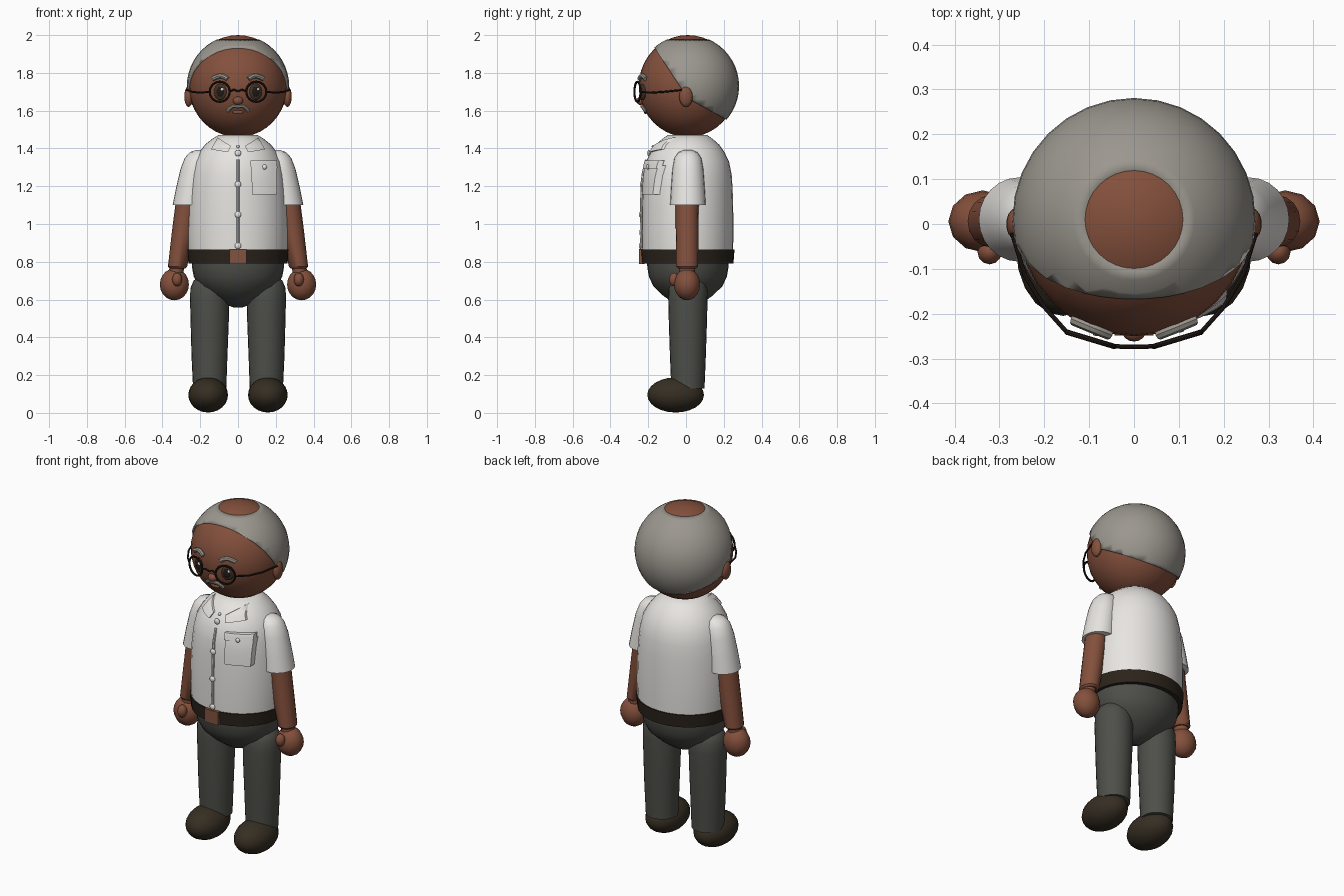
import bpy, bmesh, math
from mathutils import Matrix, Vector

if "Cube" in bpy.data.objects:
    bpy.data.objects.remove(bpy.data.objects["Cube"])

def material(name, r, g, b):
    m = bpy.data.materials.new(name)
    m.diffuse_color = (r, g, b, 1)
    m.use_nodes = True
    m.node_tree.nodes["Principled BSDF"].inputs["Base Color"].default_value = m.diffuse_color
    return m

SKIN = material("skin", .23, .08, .045)
GREY = material("grey_hair", .33, .31, .275)
WHITE = material("shirt_white", .80, .78, .75)
PANTS = material("trouser_grey", .075, .078, .066)
SHOE = material("shoe_brown", .036, .027, .016)
BELT = material("belt_brown", .024, .017, .011)
BUCKLE = material("buckle_brown", .22, .085, .05)
FRAME = material("frame_dark", .016, .010, .008)
EYE = material("eye_brown", .05, .032, .018)

def finish(name, bm, mat):
    bmesh.ops.recalc_face_normals(bm, faces=bm.faces)
    me = bpy.data.meshes.new(name)
    bm.to_mesh(me)
    bm.free()
    me.materials.append(mat)
    ob = bpy.data.objects.new(name, me)
    bpy.context.collection.objects.link(ob)
    return ob

def ball(name, loc, size, mat, seg=20, rings=12, yaw=0):
    bm = bmesh.new()
    bmesh.ops.create_uvsphere(bm, u_segments=seg, v_segments=rings, radius=1)
    bm.transform(Matrix.Translation(loc) @ Matrix.Rotation(yaw, 4, 'Z') @ Matrix.Diagonal((*size, 1)))
    return finish(name, bm, mat)

def loft(name, rows, mat, n=24):
    """Stack of ellipses: (x, y, z, rx, ry)."""
    bm = bmesh.new()
    loops = []
    for x, y, z, rx, ry in rows:
        loops.append([bm.verts.new((x + rx * math.cos(a), y + ry * math.sin(a), z))
                      for a in (2 * math.pi * i / n for i in range(n))])
    for a, b in zip(loops, loops[1:]):
        for i in range(n):
            j = (i + 1) % n
            bm.faces.new((a[i], a[j], b[j], b[i]))
    bm.faces.new(loops[0])
    bm.faces.new(loops[-1])
    return finish(name, bm, mat)

def tube(name, pts, r, mat, cyclic=False, smooth=False):
    cu = bpy.data.curves.new(name + "_path", 'CURVE')
    cu.dimensions = '3D'
    sp = cu.splines.new('NURBS' if smooth else 'POLY')
    sp.points.add(len(pts) - 1)
    for p, co in zip(sp.points, pts):
        p.co = (*co, 1)
    sp.use_cyclic_u = cyclic
    if smooth:
        sp.order_u = 3
        sp.use_endpoint_u = True
        sp.resolution_u = 4
    cu.bevel_depth = r
    cu.bevel_resolution = 2
    cu.use_fill_caps = True
    tmp = bpy.data.objects.new(name + "_path", cu)
    bpy.context.collection.objects.link(tmp)
    me = bpy.data.meshes.new_from_object(tmp.evaluated_get(bpy.context.evaluated_depsgraph_get()))
    bpy.data.objects.remove(tmp)
    me.materials.clear()
    me.materials.append(mat)
    ob = bpy.data.objects.new(name, me)
    bpy.context.collection.objects.link(ob)
    return ob

# Shirt body
TORSO = [(.84, .264, .241), (.95, .269, .243), (1.08, .266, .242), (1.18, .259, .239),
         (1.26, .249, .234), (1.33, .233, .220), (1.38, .206, .196), (1.42, .175, .168),
         (1.45, .138, .134), (1.47, .105, .105)]
loft("shirt", [(0, .008, z, rx, ry) for z, rx, ry in TORSO], WHITE, 32)

def chest_y(x, z, widen=1.0):
    for (z0, a0, b0), (z1, a1, b1) in zip(TORSO, TORSO[1:]):
        if z <= z1:
            break
    t = (z - z0) / (z1 - z0)
    rx, ry = (a0 + t * (a1 - a0)) * widen, b0 + t * (b1 - b0)
    return .008 - ry * math.sqrt(max(0.05, 1 - (x / rx) ** 2))

def patch(name, corners, off, depth, mat, n=5, widen=1.0):
    """Four-cornered cloth piece curved over the chest; corners are (x, z)."""
    a, b, c, d = [Vector(p) for p in corners]
    bm = bmesh.new()
    front, back = [], []
    for i in range(n + 1):
        for j in range(n + 1):
            p = a.lerp(b, i / n).lerp(d.lerp(c, i / n), j / n)
            y = chest_y(p.x, p.y, widen) - off
            front.append(bm.verts.new((p.x, y, p.y)))
            back.append(bm.verts.new((p.x, y + depth, p.y)))
    m = n + 1
    for g in (front, back):
        for i in range(n):
            for j in range(n):
                bm.faces.new((g[i*m+j], g[i*m+j+1], g[(i+1)*m+j+1], g[(i+1)*m+j]))
    rim = ([i * m for i in range(n)] + [n * m + j for j in range(n)]
           + [i * m + n for i in range(n, 0, -1)] + list(range(n, 0, -1)))
    for p, q in zip(rim, rim[1:] + rim[:1]):
        bm.faces.new((front[p], front[q], back[q], back[p]))
    return finish(name, bm, mat)

# Shirt front: placket, buttons, pocket, collar
tube("placket", [(0, chest_y(0, z) - .002, z) for z in (.87, .95, 1.08, 1.18, 1.26, 1.34)], .008, WHITE)
for z, r in ((.885, .017), (1.05, .017), (1.21, .017), (1.375, .017), (1.41, .009)):
    ball("shirt_button", (0, chest_y(0, z) - .006, z), (r, .009, r), WHITE, 12, 8)
patch("pocket", [(.075, 1.155), (.205, 1.155), (.207, 1.31), (.070, 1.31)], .008, .04, WHITE, widen=1.15)
patch("pocket_flap", [(.068, 1.295), (.208, 1.295), (.207, 1.335), (.066, 1.335)], .016, .03, WHITE, widen=1.15)
ball("pocket_button", (.14, chest_y(.14, 1.302, 1.15) - .016, 1.302), (.013, .008, .013), WHITE, 12, 8)

for s in (1, -1):
    patch("collar", [(s * .143, 1.395), (s * .053, 1.38), (s * .037, 1.412), (s * .108, 1.458)],
          .014, .022, WHITE)
    # Sleeves, arms, hands
    loft("sleeve", [(s * x, .01, z, r, ry) for x, z, r, ry in
         ((.256, 1.10, .090, .094), (.243, 1.19, .085, .089), (.225, 1.29, .080, .082),
          (.212, 1.35, .070, .071), (.205, 1.38, .050, .050), (.20, 1.392, .02, .02))], WHITE)
    loft("arm", [(s * .265, .006, 1.14, .062, .062), (s * .293, .006, .95, .058, .060),
                 (s * .320, .006, .775, .051, .058), (s * .321, .006, .765, .042, .048)], SKIN, 16)
    loft("wrist", [(s * .322, .006, .79, .038, .042), (s * .33, .006, .72, .040, .042)], SKIN, 12)
    ball("hand", (s * .337, .006, .68), (.077, .069, .084), SKIN, 12, 10)
    ball("thumb", (s * .322, -.062, .706), (.027, .028, .036), SKIN, 12, 8)
    # Legs and shoes
    loft("leg", [(s * x, .01, z, r, r) for x, z, r in
         ((.150, .13, .088), (.151, .30, .095), (.150, .48, .101), (.150, .60, .104),
          (.150, .66, .102), (.147, .70, .088), (.145, .73, .05))], PANTS)
    ball("shoe", (s * .158, -.055, .095), (.105, .15, .093), SHOE)

# Hips, belt, buckle
loft("hips", [(0, .01, z, .246 * k, .217 * k) for z, k in
     ((.82, 1), (.77, .99), (.72, .95), (.67, .84), (.62, .60), (.58, .34), (.557, .08))], PANTS, 32)
loft("belt", [(0, .008, .79, .262, .243), (0, .008, .865, .271, .249)], BELT, 32)
bm = bmesh.new()
bmesh.ops.create_cube(bm, size=1)
bm.transform(Matrix.Translation((0, -.234, .828)) @ Matrix.Diagonal((.088, .03, .078, 1)))
finish("buckle", bm, BUCKLE)

# Head
C = Vector((0, .01, 1.73))
ball("head", C, (.26, .26, .27), SKIN, 32, 20)

def face_y(x, z):
    return C.y - .26 * math.sqrt(max(0, 1 - (x / .26) ** 2 - ((z - C.z) / .27) ** 2))

# Hair shell: sphere trimmed by hairline, nape and bald patch
bm = bmesh.new()
bmesh.ops.create_uvsphere(bm, u_segments=32, v_segments=24, radius=.271)
bm.transform(Matrix.Translation(C))
for co, no, top in (((0, -.02, 1.71), (0, 1.517, 1), False), ((0, 0, 1.67), (0, .55, 1), False),
                    ((0, 0, 1.977), (0, 0, 1), True)):
    bmesh.ops.bisect_plane(bm, geom=bm.verts[:] + bm.edges[:] + bm.faces[:], plane_co=co,
                           plane_no=Vector(no).normalized(), clear_outer=top, clear_inner=not top)
hair = finish("hair", bm, GREY)
mod = hair.modifiers.new("thickness", 'SOLIDIFY')
mod.thickness = .014
mod.offset = -1

# Nose, moustache, mouth
ball("nose", (0, -.238, 1.652), (.027, .024, .023), SKIN, 16, 10)
tube("moustache", [(x, face_y(x, z) - .004, z) for x, z in
     ((-.055, 1.597), (-.042, 1.615), (-.02, 1.626), (0, 1.620), (.02, 1.626), (.042, 1.615), (.055, 1.597))],
     .010, GREY, smooth=True)
ball("mouth", (0, face_y(0, 1.592), 1.592), (.03, .008, .011), BUCKLE, 16, 8)

for s in (1, -1):
    ball("ear", (s * .262, 0, 1.675), (.023, .036, .055), SKIN, 14, 10)
    # Eyes
    ex, ez = s * .094, 1.70
    ey = face_y(ex, ez)
    ball("eye", (ex, ey + .002, ez), (.036, .012, .043), EYE, 20, 12, s * .38)
    ball("pupil", (ex, ey - .007, ez), (.022, .006, .027), FRAME, 16, 8, s * .38)
    ball("eye_glint", (ex + .010, ey - .011 + s * .004, ez + .013), (.008, .004, .008), WHITE, 10, 6)
    tube("eyebrow", [(s * x, face_y(x, z) - .004, z) for x, z in
         ((.055, 1.768), (.075, 1.783), (.105, 1.785), (.135, 1.768))], .013, GREY, smooth=True)
    # Glasses rim and temple
    tube("glasses_rim", [(s * (.097 + .053 * math.cos(a)), -.257 + .016 * math.cos(a), 1.70 + .053 * math.sin(a))
         for a in (2 * math.pi * i / 24 for i in range(24))], .006, FRAME, cyclic=True)
    tube("glasses_temple", [(s * .150, -.241, 1.70), (s * .200, -.185, 1.695), (s * .243, -.115, 1.700),
                            (s * .272, -.02, 1.71)], .005, FRAME)
tube("glasses_bridge", [(-.045, -.272, 1.70), (-.022, -.274, 1.712), (0, -.274, 1.702),
                        (.022, -.274, 1.712), (.045, -.272, 1.70)], .005, FRAME)

# Smooth shading with crisp edges kept
for ob in bpy.data.objects:
    ob.select_set(True)
bpy.context.view_layer.objects.active = hair
bpy.ops.object.shade_smooth_by_angle(angle=math.radians(40))
